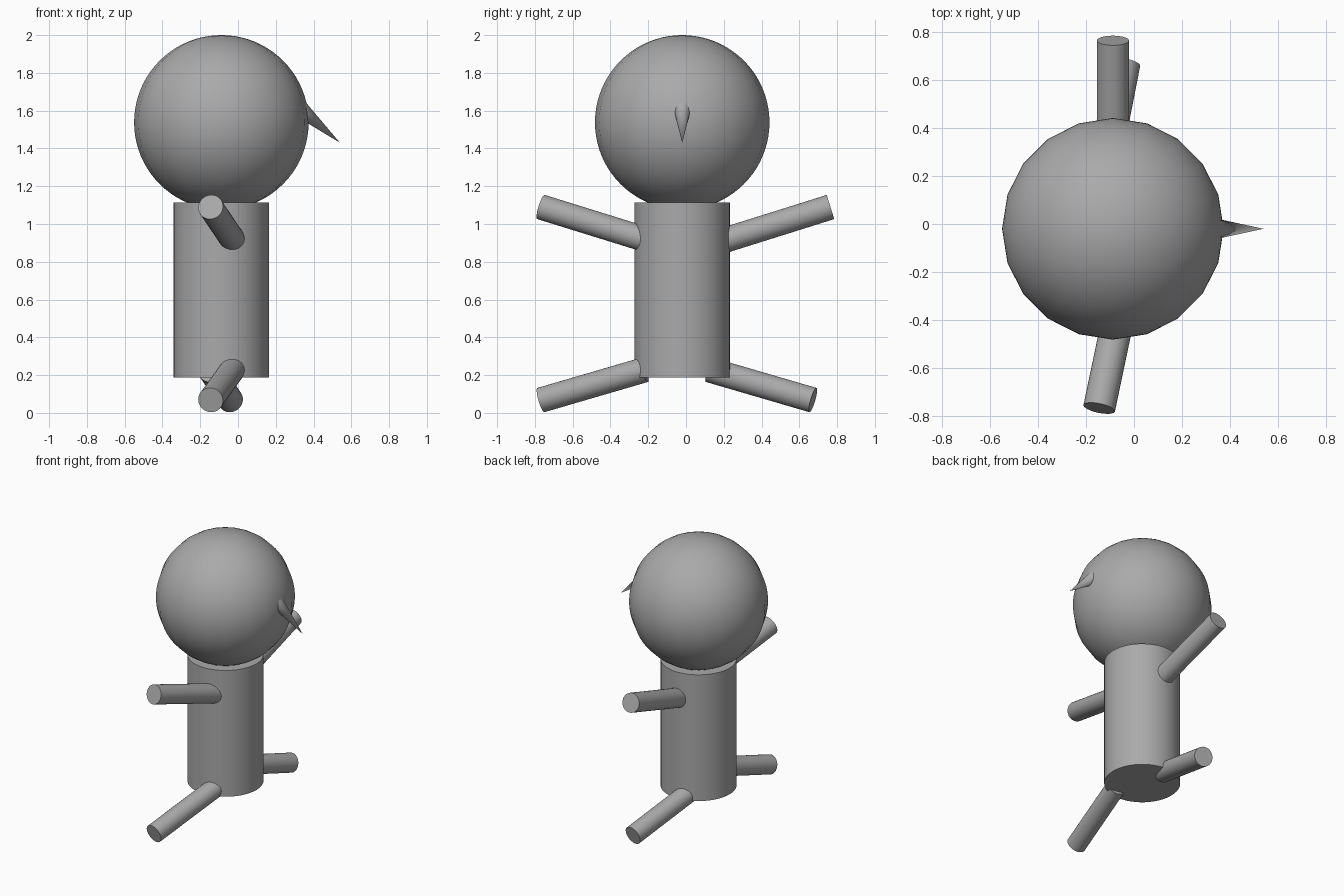
import bpy
import math
from mathutils import Vector

# Remove the default object
cube = bpy.data.objects.get("Cube")
if cube:
    bpy.data.objects.remove(cube, do_unlink=True)

GREY = (0.4, 0.4, 0.4, 1.0)
grey = bpy.data.materials.new("plain grey")
grey.use_nodes = True
grey.diffuse_color = GREY
grey.node_tree.nodes["Principled BSDF"].inputs["Base Color"].default_value = GREY


def finish(name):
    """Name, colour and smooth the part just added."""
    obj = bpy.context.object
    obj.name = name
    obj.data.name = name
    obj.data.materials.append(grey)
    bpy.ops.object.shade_smooth_by_angle(angle=math.radians(40))
    return obj


def rod(name, start, end, r_start, r_end, sides=32):
    """Capped cylinder or cone running from start to end."""
    start, end = Vector(start), Vector(end)
    axis = end - start
    bpy.ops.mesh.primitive_cone_add(
        vertices=sides, radius1=r_start, radius2=r_end, depth=axis.length,
        location=(start + end) / 2,
        rotation=axis.to_track_quat("Z", "Y").to_euler())
    return finish(name)


CX, CY = -0.088, -0.02   # shared axis of head and body

# Head: coarse around, fine from pole to pole
bpy.ops.mesh.primitive_uv_sphere_add(
    segments=20, ring_count=40, radius=0.462, location=(CX, CY, 1.538))
finish("head")

# Body
rod("body", (CX, CY, 0.187), (CX, CY, 1.113), 0.253, 0.253, 48)

# Pointed nose, sloping down from inside the head
rod("nose", (0.27, CY, 1.66), (0.54, CY, 1.43), 0.058, 0.0)

# Arms and legs, each from inside the body to its outer end
limbs = {
    "right_arm": ((-0.03, -0.22, 0.92), (-0.145, -0.768, 1.09)),
    "left_arm": ((CX, 0.208, 0.915), (CX, 0.765, 1.09)),
    "right_leg": ((-0.03, -0.22, 0.228), (-0.145, -0.768, 0.068)),
    "left_leg": ((-0.147, 0.124, 0.228), (-0.04, 0.672, 0.068)),
}
for name, (inner, outer) in limbs.items():
    rod(name, inner, outer, 0.067, 0.067)
